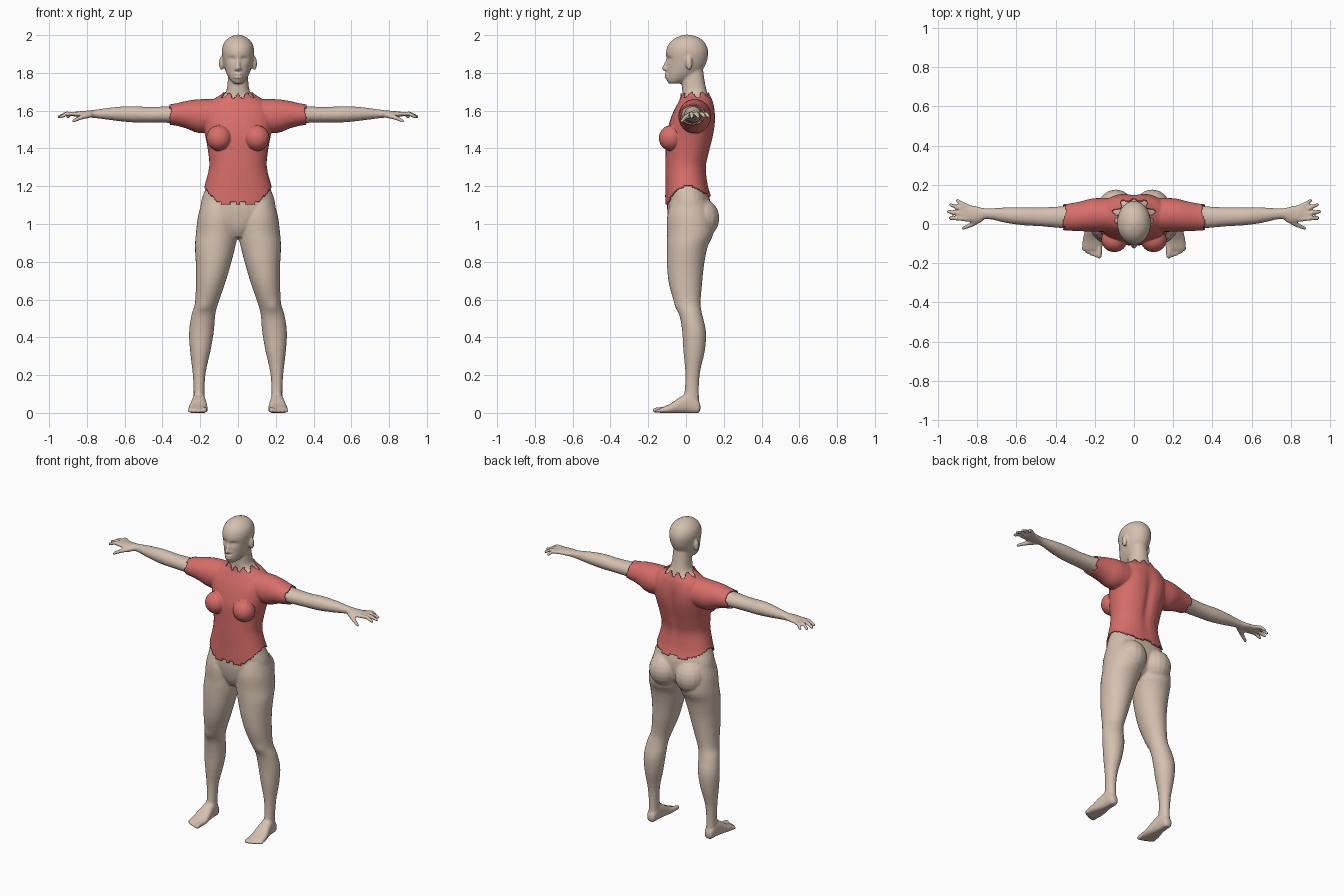
import bpy, bmesh
from math import sin, cos, pi, exp, atan2, copysign
from mathutils import Vector

cube = bpy.data.objects.get("Cube")
if cube:
    bpy.data.objects.remove(cube, do_unlink=True)


def material(name, rgb):
    mat = bpy.data.materials.new(name)
    mat.use_nodes = True
    colour = (*rgb, 1)
    mat.diffuse_color = colour
    bsdf = mat.node_tree.nodes["Principled BSDF"]
    bsdf.inputs["Base Color"].default_value = colour
    bsdf.inputs["Roughness"].default_value = 0.7
    return mat


def new_object(name, bm):
    """Move the contents of a bmesh into a new object."""
    mesh = bpy.data.meshes.new(name)
    bm.to_mesh(mesh)
    bm.free()
    obj = bpy.data.objects.new(name, mesh)
    bpy.context.collection.objects.link(obj)
    return obj


def bake(obj, mat):
    """Replace the mesh of an object by its result after modifiers."""
    graph = bpy.context.evaluated_depsgraph_get()
    mesh = bpy.data.meshes.new_from_object(obj.evaluated_get(graph))
    obj.modifiers.clear()
    obj.data = mesh
    mesh.materials.clear()
    mesh.materials.append(mat)


def spline(rows, steps=3):
    """Pass a smooth curve through rows of numbers."""
    out = []
    for i in range(len(rows) - 1):
        a, b, c, d = (rows[min(max(i + k, 0), len(rows) - 1)] for k in (-1, 0, 1, 2))
        for s in range(steps):
            t = s / steps
            out.append([q + t / 2 * (r - p + t * (2*p - 5*q + 4*r - w + t * (3*(q - r) + w - p)))
                        for p, q, r, w in zip(a, b, c, d)])
    return out + [list(rows[-1])]


def loft(bm, axis, rows, power=0.9, sides=28):
    """Skin sections given as (position, u min, u max, v min, v max)."""
    rings = []
    for t, u0, u1, v0, v1 in spline(rows):
        ring = []
        for k in range(sides):
            c, s = cos(2 * pi * k / sides), sin(2 * pi * k / sides)
            u = (u0 + u1) / 2 + (u1 - u0) / 2 * copysign(abs(c) ** power, c)
            v = (v0 + v1) / 2 + (v1 - v0) / 2 * copysign(abs(s) ** power, s)
            place = {"x": (t, u, v), "y": (u, t, v), "z": (u, v, t)}[axis]
            ring.append(bm.verts.new(place))
        rings.append(ring)
    for low, high in zip(rings, rings[1:]):
        for k in range(sides):
            n = (k + 1) % sides
            bm.faces.new((low[k], low[n], high[n], high[k]))
    bm.faces.new(rings[0][::-1])
    bm.faces.new(rings[-1])


# One unit sphere, copied for every rounded part
sphere = bmesh.new()
bmesh.ops.create_uvsphere(sphere, u_segments=16, v_segments=11, radius=1)
sphere.verts.index_update()
unit_points = [v.co.copy() for v in sphere.verts]
unit_faces = [[v.index for v in f.verts] for f in sphere.faces]
sphere.free()


def copy_sphere(bm, place):
    verts = [bm.verts.new(place(p)) for p in unit_points]
    for face in unit_faces:
        bm.faces.new([verts[i] for i in face])


def ball(bm, centre, radii):
    copy_sphere(bm, lambda p: Vector(centre) + p * Vector((0, 0, 0)).dot(p)
                + Vector([a * r for a, r in zip(p, radii)]))


def digit(bm, base, tip, r0, r1):
    """A rounded tapering rod for fingers, toes and the nose."""
    base, tip = Vector(base), Vector(tip)
    turn = (tip - base).to_track_quat("Z", "Y")
    copy_sphere(bm, lambda p: tip + turn @ p * r1 if p.z > 0 else base + turn @ p * r0)


skin = material("skin", (0.66, 0.53, 0.43))
cloth = material("red cloth", (0.68, 0.155, 0.14))
bm = bmesh.new()

# Torso and neck: height, half width, front, back
torso = [(.93, .03, -.06, .05), (.98, .1, -.085, .11), (1.05, .19, -.098, .13),
         (1.12, .195, -.1, .13), (1.2, .168, -.1, .108), (1.3, .143, -.1, .098),
         (1.38, .148, -.098, .115), (1.46, .162, -.095, .134), (1.53, .178, -.08, .142),
         (1.59, .18, -.058, .143), (1.64, .145, -.032, .136), (1.67, .095, -.02, .123),
         (1.7, .064, -.02, .112), (1.75, .055, -.022, .1), (1.82, .05, -.02, .09)]
loft(bm, "z", [(z, -w, w, f, b) for z, w, f, b in torso])
ball(bm, (.1, -.08, 1.455), (.058, .055, .058))
ball(bm, (.093, .08, 1.03), (.095, .097, .105))

# Head: height, half width, front, back
head = [(1.743, .022, -.092, -.03), (1.76, .04, -.102, .01), (1.79, .058, -.104, .06),
        (1.82, .069, -.103, .09), (1.86, .079, -.103, .11), (1.91, .086, -.106, .118),
        (1.95, .079, -.093, .106), (1.98, .056, -.064, .08), (1.996, .028, -.03, .045),
        (2.002, .008, -.005, .015)]
loft(bm, "z", [(z, -w, w, f, b) for z, w, f, b in head], 1)
digit(bm, (0, -.1, 1.868), (0, -.114, 1.824), .008, .013)
ball(bm, (.01, -.107, 1.82), (.011, .011, .008))
for lip in (1.791, 1.778):
    ball(bm, (0, -.1, lip), (.026, .016, .007))
ball(bm, (.088, .016, 1.85), (.013, .018, .037))

# Leg and foot
loft(bm, "z", [(.01, .18, .23, .0, .065), (.05, .176, .235, -.015, .07),
               (.13, .177, .235, -.006, .068), (.22, .17, .241, -.004, .075),
               (.33, .145, .254, -.014, .1), (.43, .128, .259, -.02, .106),
               (.52, .12, .246, -.035, .086), (.58, .105, .228, -.06, .077),
               (.68, .07, .223, -.09, .085), (.78, .04, .223, -.101, .095),
               (.88, .014, .228, -.102, .115), (.95, .0, .223, -.1, .145),
               (1.04, .005, .212, -.1, .14), (1.12, .03, .19, -.08, .11)], 1)
loft(bm, "y", [(.076, .19, .222, .012, .045), (.062, .178, .234, -.003, .07),
               (.02, .173, .24, -.003, .105), (-.03, .166, .25, -.003, .085),
               (-.08, .16, .262, -.003, .05), (-.125, .162, .264, -.003, .03),
               (-.138, .17, .256, .002, .022)], .8)
for i in range(5):
    x = .177 + .02 * i
    r = .0095 if i else .014
    digit(bm, (x, -.12, r + .004), (x, -.163 + .002 * i * i, r), r + .001, r)

# Arm and palm
loft(bm, "x", [(.08, -.03, .12, 1.5, 1.652), (.2, -.03, .122, 1.49, 1.651),
               (.27, -.027, .106, 1.515, 1.642), (.35, -.023, .092, 1.534, 1.625),
               (.47, -.012, .085, 1.537, 1.62), (.56, -.007, .086, 1.538, 1.624),
               (.65, .005, .085, 1.547, 1.619), (.75, .026, .08, 1.56, 1.606),
               (.8, .01, .09, 1.564, 1.6), (.85, .012, .1, 1.567, 1.596),
               (.875, .025, .095, 1.57, 1.592)], 1)
tips = [(.908, .12), (.942, .098), (.955, .064), (.945, .03)]
for i, (x, y) in enumerate(tips):
    base = Vector((.85, .09 - .022 * i, 1.582))
    knuckle = base.lerp(Vector((x, y, 1.588)), .55)
    digit(bm, base, knuckle, .012, .011)
    digit(bm, knuckle, (x - .006, y, 1.567), .011, .0095)
digit(bm, (.785, .025, 1.578), (.835, -.006, 1.563), .017, .012)
digit(bm, (.835, -.006, 1.563), (.872, -.022, 1.545), .012, .0095)

# Fuse everything into one mirrored skin
body = new_object("body", bm)
mirror = body.modifiers.new("mirror", "MIRROR")
mirror.use_mirror_merge = False
remesh = body.modifiers.new("fuse", "REMESH")
remesh.mode = "VOXEL"
remesh.voxel_size = 0.007
smooth = body.modifiers.new("soften", "SMOOTH")
smooth.factor = 0.5
smooth.iterations = 4
bake(body, skin)

# Sculpted touches: centre, reach, push
touches = [((.035, -.1, 1.872), (.022, .03, .014), (0, .012, 0)),
           ((.035, -.092, 1.868), (.012, .02, .007), (0, -.005, 0)),
           ((0, -.11, 1.785), (.022, .02, .004), (0, .005, 0)),
           ((0, .13, 1.42), (.028, .06, .17), (0, -.014, 0)),
           ((.085, .14, 1.54), (.05, .05, .07), (0, .006, 0)),
           ((.19, -.05, .56), (.03, .04, .035), (0, -.006, 0))]
bm = bmesh.new()
bm.from_mesh(body.data)
for v in bm.verts:
    x, y, z = abs(v.co.x), v.co.y, v.co.z
    for (cx, cy, cz), (rx, ry, rz), push in touches:
        if abs(z - cz) < 3 * rz and abs(x - cx) < 3 * rx:
            d = ((x - cx) / rx) ** 2 + ((y - cy) / ry) ** 2 + ((z - cz) / rz) ** 2
            v.co += Vector(push) * exp(-d)
    v.co.z = max(v.co.z, 0)
for f in bm.faces:
    f.smooth = True
bm.to_mesh(body.data)


# Shirt: a layer lifted off the skin, with ragged openings
def covered(p):
    x, y, z = abs(p.x), p.y, p.z
    notch = .012 if sin(9 * atan2(y, x) + 1) > .3 else 0
    low = 1.105 if y < .02 else 1.145
    rise = min(1, max(0, (x - .11) / .06))
    hem = low + (1.195 - low) * rise + notch
    collar = 1.677 + .016 * cos(9 * atan2(y - .045, x) + pi / 2)
    cuff = .35 + (.012 if sin(90 * z + 60 * y) > 0 else 0)
    return hem < z < collar and x < cuff


bare = [f for f in bm.faces if not covered(f.calc_center_median())]
bmesh.ops.delete(bm, geom=bare, context="FACES")
bm.normal_update()
for v in bm.verts:
    v.co += v.normal * 0.01
shirt = new_object("shirt", bm)
thick = shirt.modifiers.new("thickness", "SOLIDIFY")
thick.thickness = 0.008
thick.offset = -1
bake(shirt, cloth)
